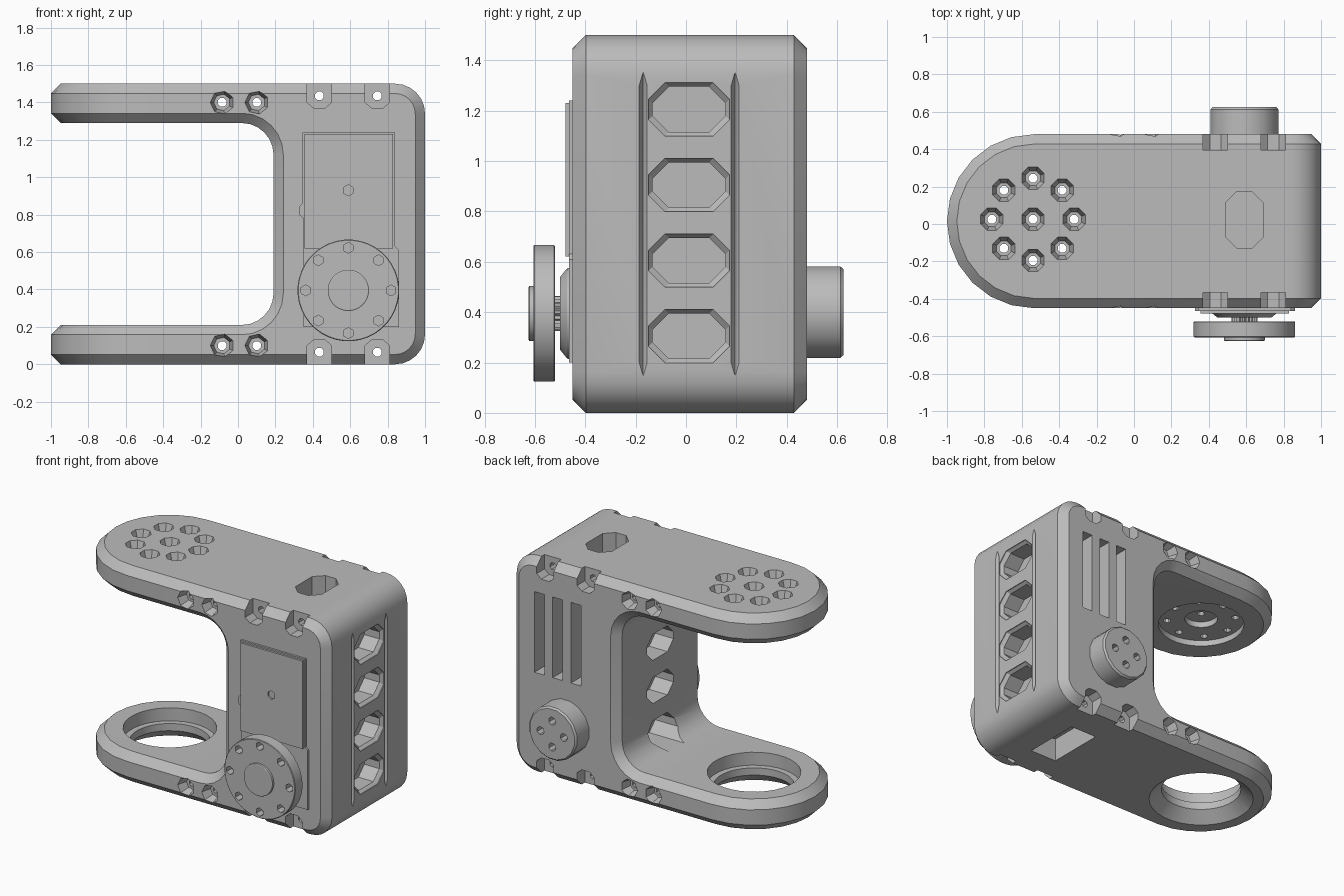
import bpy, bmesh
from math import pi, sin, cos, radians

cube = bpy.data.objects.get("Cube")
if cube:
    bpy.data.objects.remove(cube, do_unlink=True)

grey = bpy.data.materials.new("mid grey")
grey.use_nodes = True
grey.diffuse_color = (0.5, 0.5, 0.5, 1)
grey.node_tree.nodes["Principled BSDF"].inputs["Base Color"].default_value = (0.5, 0.5, 0.5, 1)

MID_Y, HALF = 0.015, 0.465       # depth centre and half depth of the frame
TOP = 1.5
ARM_X, ARM_Y = -0.54, 0.025      # pivot of both arms
HORN_X, HORN_Z = 0.59, 0.395     # pivot of the motor


def arc(u, v, r, start, end, steps):
    return [(u + r * cos(radians(start + (end - start) * i / steps)),
             v + r * sin(radians(start + (end - start) * i / steps))) for i in range(steps + 1)]


def ring(u, v, r, n):
    return arc(u, v, r, 180 / n, 360 + 180 / n, n)[:-1]


def octagon(u, v, hu, hv, c):
    return [(u + a, v + b) for a, b in (
        (hu, hv - c), (hu - c, hv), (c - hu, hv), (-hu, hv - c),
        (-hu, c - hv), (c - hu, -hv), (hu - c, -hv), (hu, c - hv))]


def box(u0, u1, v0, v1):
    return [(u0, v0), (u1, v0), (u1, v1), (u0, v1)]


def loft(bm, axis, *sections):
    """Solid through (position, outline) sections along an axis."""
    def place(t, p):
        return {"x": (t, *p), "y": (p[0], t, p[1]), "z": (*p, t)}[axis]
    rows = [[bm.verts.new(place(t, p)) for p in poly] for t, poly in sections]
    faces = [bm.faces.new(rows[0]), bm.faces.new(rows[-1][::-1])]
    n = len(rows[0])
    for a, b in zip(rows, rows[1:]):
        for i in range(n):
            faces.append(bm.faces.new((a[i], b[i], b[(i + 1) % n], a[(i + 1) % n])))
    bmesh.ops.recalc_face_normals(bm, faces=faces)


def turned(bm, axis, u, v, n, *steps):
    loft(bm, axis, *[(t, ring(u, v, r, n)) for t, r in steps])


def finish(bm, name):
    mesh = bpy.data.meshes.new(name)
    bm.to_mesh(mesh)
    bm.free()
    mesh.materials.append(grey)
    ob = bpy.data.objects.new(name, mesh)
    bpy.context.collection.objects.link(ob)
    return ob


def apply(ob, kind, **settings):
    mod = ob.modifiers.new(kind.lower(), kind)
    for key, value in settings.items():
        setattr(mod, key, value)
    bpy.context.view_layer.objects.active = ob
    bpy.ops.object.modifier_apply(modifier=mod.name)


def carve(ob, bm, operation="DIFFERENCE"):
    cutter = finish(bm, "cutter")
    cutter.hide_render = True
    apply(ob, "BOOLEAN", operation=operation, solver="EXACT", object=cutter)
    bpy.data.objects.remove(cutter, do_unlink=True)


def smooth(ob, angle=20):
    bpy.ops.object.select_all(action="DESELECT")
    ob.select_set(True)
    bpy.context.view_layer.objects.active = ob
    bpy.ops.object.shade_smooth_by_angle(angle=radians(angle))


# Frame: C profile trimmed to a round-ended plan, all rims chamfered
lower = [(-1.3, 0.21)] + arc(0.02, 0.38, 0.17, -90, 0, 6)
outer = arc(0.84, 0.16, 0.16, 0, -90, 6) + [(-1.3, 0)]
profile = lower + [(x, TOP - z) for x, z in lower[::-1]]
profile += [(x, TOP - z) for x, z in outer[::-1]] + outer
bm = bmesh.new()
loft(bm, "y", (-0.7, profile), (0.7, profile))
frame = finish(bm, "frame")
plan = arc(-0.535, MID_Y, HALF, 90, 270, 12) + [(1.3, MID_Y - HALF), (1.3, MID_Y + HALF)]
bm = bmesh.new()
loft(bm, "z", (-0.3, plan), (TOP + 0.3, plan))
carve(frame, bm, "INTERSECT")
apply(frame, "BEVEL", width=0.052, segments=1, limit_method="ANGLE",
      angle_limit=radians(40), use_clamp_overlap=False)

# Windows, grooves and slots of the column
bm = bmesh.new()
for i in range(4):
    z = 0.305 + 0.3 * i
    small, large = (octagon(0.012, z, 0.145 + e, 0.09 + e, 0.065) for e in (0, 0.016))
    loft(bm, "x", (1.02, large), (0.995, large), (0.975, small), (0.86, small))
    loft(bm, "x", (0.0, small), (0.33, small))
for y in (-0.17, 0.195):
    def groove(k):
        return [(1.01 - 0.035 * k, y), (1.01, y + 0.022 * k), (1.01, y - 0.022 * k)]
    loft(bm, "z", (0.13, groove(0.1)), (0.2, groove(1)), (1.3, groove(1)), (1.37, groove(0.1)))
for x in (0.51, 0.65, 0.79):
    slot = box(x - 0.038, x + 0.038, 0.71, 1.27)
    loft(bm, "y", (0.36, slot), (0.6, slot))
hatch = octagon(0.59, 0.022, 0.1, 0.152, 0.06)
loft(bm, "z", (1.34, hatch), (1.6, hatch))
port = box(0.49, 0.69, -0.2, 0.2)
loft(bm, "z", (-0.1, port), (0.16, port))

# Screw seats on the front and back rims
screws = [(x, 0.1) for x in (-0.085, 0.1)] + [(x, 0.065) for x in (0.435, 0.745)]
for side in (-1, 1):
    def depth(d):
        return MID_Y + side * (HALF - d)
    for flip in (False, True):
        for x, z in screws[:2]:
            zz = TOP - z if flip else z
            turned(bm, "y", x, zz, 7, (depth(-0.01), 0.066), (depth(0.07), 0.045))
        for x, z in screws[2:]:
            seat = [(-0.065, -0.03), (-0.065, 0.1), (-0.03, 0.13),
                    (0.03, 0.13), (0.065, 0.1), (0.065, -0.03)]
            seat = [(x + a, TOP - b if flip else b) for a, b in seat]
            loft(bm, "y", (depth(-0.05), seat), (depth(0.085), seat))

# Pivot details of the arms
bolt_ring = [(ARM_X + 0.22 * cos(i * pi / 4), ARM_Y + 0.22 * sin(i * pi / 4)) for i in range(8)]
for x, y in bolt_ring + [(ARM_X, ARM_Y)]:
    turned(bm, "z", x, y, 8, (1.51, 0.068), (1.43, 0.042))
turned(bm, "z", ARM_X, ARM_Y, 32, (1.25, 0.275), (1.33, 0.275), (1.33, 0.105), (1.37, 0.105))
turned(bm, "z", ARM_X, ARM_Y, 32, (-0.01, 0.345), (0.07, 0.255), (0.12, 0.255),
       (0.12, 0.295), (0.3, 0.295))
carve(frame, bm)

# Through holes
bm = bmesh.new()
for x, z in screws:
    for zz in (z, TOP - z):
        turned(bm, "y", x, zz, 8, (-0.8, 0.025), (0.8, 0.025))
for x, y in bolt_ring + [(ARM_X, ARM_Y)]:
    turned(bm, "z", x, y, 8, (1.25, 0.025), (1.6, 0.025))
carve(frame, bm)
smooth(frame)

# Motor cover on the front
bm = bmesh.new()
cover = [(0.35, 0.2), (0.86, 0.2), (0.86, 0.61), (0.84, 0.63), (0.84, 1.24), (0.345, 1.24),
         (0.345, 0.86), (0.325, 0.84), (0.325, 0.8), (0.35, 0.78)]
loft(bm, "y", (-0.44, cover), (-0.464, cover))
finish(bm, "motor_cover")
bm = bmesh.new()
panel = box(0.355, 0.83, 0.62, 1.23)
loft(bm, "y", (-0.455, panel), (-0.478, panel))
cover_panel = finish(bm, "cover_panel")
bm = bmesh.new()
turned(bm, "y", 0.59, 0.93, 6, (-0.466, 0.03), (-0.5, 0.03))
carve(cover_panel, bm)

# Output bearing and splined shaft
bm = bmesh.new()
turned(bm, "y", HORN_X, HORN_Z, 32, (-0.44, 0.19), (-0.472, 0.18), (-0.5, 0.145))
smooth(finish(bm, "output_bearing"))
bm = bmesh.new()
teeth = [(HORN_X + r * cos(i * pi / 20), HORN_Z + r * sin(i * pi / 20))
         for i, r in enumerate([0.07, 0.06] * 20)]
loft(bm, "y", (-0.49, teeth), (-0.53, teeth))
finish(bm, "splined_shaft")

# Round horn with bolt holes and a hub
bm = bmesh.new()
turned(bm, "y", HORN_X, HORN_Z, 40, (-0.52, 0.268), (-0.524, 0.272), (-0.602, 0.272), (-0.606, 0.268))
horn = finish(bm, "motor_horn")
bm = bmesh.new()
for i in range(8):
    a = i * pi / 4
    turned(bm, "y", HORN_X + 0.228 * cos(a), HORN_Z + 0.228 * sin(a), 6, (-0.55, 0.029), (-0.7, 0.029))
carve(horn, bm)
smooth(horn)
bm = bmesh.new()
turned(bm, "y", HORN_X, HORN_Z, 32, (-0.59, 0.11), (-0.622, 0.11), (-0.625, 0.105))
smooth(finish(bm, "horn_hub"))

# Rear pivot boss
bm = bmesh.new()
turned(bm, "y", HORN_X, 0.4, 16, (0.42, 0.185), (0.613, 0.185), (0.625, 0.174))
boss = finish(bm, "rear_boss")
bm = bmesh.new()
for i in range(4):
    a = i * pi / 2
    turned(bm, "y", HORN_X + 0.09 * cos(a), 0.4 + 0.09 * sin(a), 7, (0.52, 0.028), (0.7, 0.028))
carve(boss, bm)
smooth(boss, 25)
